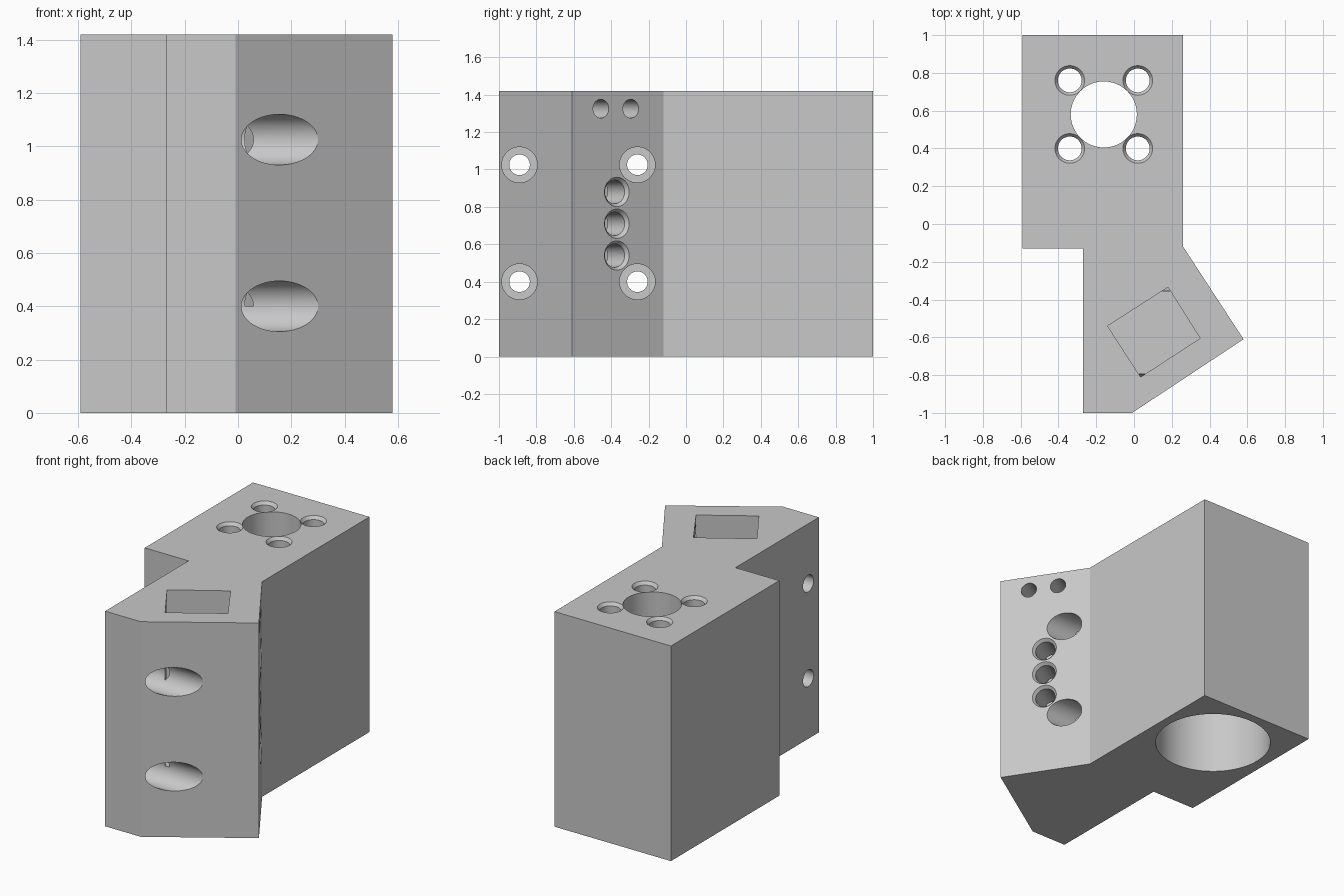
import bpy, bmesh, math
from mathutils import Vector

cube = bpy.data.objects.get("Cube")
if cube:
    bpy.data.objects.remove(cube, do_unlink=True)

HEIGHT = 1.42
SIDES = 64

grey = bpy.data.materials.new("light_grey")
grey.use_nodes = True
colour = (0.58, 0.58, 0.58, 1)
grey.diffuse_color = colour
grey.node_tree.nodes["Principled BSDF"].inputs["Base Color"].default_value = colour


def to_object(bm, name):
    bmesh.ops.recalc_face_normals(bm, faces=bm.faces)
    mesh = bpy.data.meshes.new(name)
    bm.to_mesh(mesh)
    bm.free()
    mesh.materials.append(grey)
    obj = bpy.data.objects.new(name, mesh)
    bpy.context.collection.objects.link(obj)
    return obj


def prism(name, outline, z0, z1):
    """Extrude a plan outline from z0 to z1."""
    bm = bmesh.new()
    face = bm.faces.new([bm.verts.new((x, y, z0)) for x, y in outline])
    top = bmesh.ops.extrude_face_region(bm, geom=[face])["geom"]
    verts = [v for v in top if isinstance(v, bmesh.types.BMVert)]
    bmesh.ops.translate(bm, verts=verts, vec=(0, 0, z1 - z0))
    return to_object(bm, name)


def drill(name, origin, direction, profile):
    """Turned cutter; profile lists (depth, radius) along the direction."""
    bm = bmesh.new()
    turn = Vector(direction).to_track_quat('Z', 'Y')
    rings = []
    for depth, r in profile:
        ring = []
        for i in range(SIDES):
            a = math.tau * i / SIDES
            p = Vector((r * math.cos(a), r * math.sin(a), depth))
            ring.append(bm.verts.new(Vector(origin) + turn @ p))
        rings.append(ring)
    for a, b in zip(rings, rings[1:]):
        for i in range(SIDES):
            j = (i + 1) % SIDES
            bm.faces.new((a[i], a[j], b[j], b[i]))
    bm.faces.new(rings[0])
    bm.faces.new(rings[-1])
    return to_object(bm, name)


def cut(body, cutter):
    mod = body.modifiers.new("cut", 'BOOLEAN')
    mod.operation = 'DIFFERENCE'
    mod.solver = 'EXACT'
    mod.object = cutter
    bpy.context.view_layer.objects.active = body
    bpy.ops.object.modifier_apply(modifier=mod.name)
    bpy.data.objects.remove(cutter, do_unlink=True)


# Main block with offset arm and angled mounting face
block = prism("mounting_block", [
    (-0.59, 1), (0.26, 1), (0.26, -0.12), (0.58, -0.61),
    (-0.01, -1), (-0.27, -1), (-0.27, -0.13), (-0.59, -0.13)], 0, HEIGHT)

# Large bore from below and smaller shaft hole through the top
cx, cy = -0.16, 0.58
cut(block, drill("bore", (cx, cy, 0), (0, 0, 1),
                 [(-0.1, 0.36), (1.15, 0.36), (1.15, 0.175), (1.6, 0.175)]))

# Four chamfered bolt holes around the shaft
for sx in (-1, 1):
    for sy in (-1, 1):
        cut(block, drill("bolt_hole", (cx + 0.18 * sx, cy + 0.18 * sy, HEIGHT), (0, 0, -1),
                         [(-0.02, 0.094), (0.02, 0.063), (0.4, 0.063)]))

# Rectangular pocket in the arm
cut(block, prism("pocket", [(-0.14, -0.54), (0.18, -0.335), (0.35, -0.605), (0.035, -0.81)],
                 0.4, HEIGHT + 0.1))

# Counterbored cross holes through the arm
for y in (-0.89, -0.26):
    for z in (0.40, 1.025):
        cut(block, drill("cross_hole", (0.7, y, z), (-1, 0, 0),
                         [(0, 0.095), (0.85, 0.095), (0.85, 0.055), (1.1, 0.055)]))

# Holes square to the angled face
slope = 0.32 / 0.49
inward = Vector((-0.49, -0.32, 0)).normalized()


def face_point(y, z):
    return (0.26 + (-0.12 - y) * slope, y, z)


for z in (0.54, 0.71, 0.88):
    cut(block, drill("screw_hole", face_point(-0.37, z), inward,
                     [(-0.02, 0.094), (0.02, 0.063), (0.28, 0.063)]))
for y in (-0.455, -0.295):
    cut(block, drill("pin_hole", face_point(y, 1.325), inward,
                     [(-0.1, 0.05), (0.28, 0.05)]))

# Smooth bores, sharp edges
bpy.ops.object.select_all(action='DESELECT')
block.select_set(True)
bpy.context.view_layer.objects.active = block
bpy.ops.object.shade_smooth_by_angle(angle=math.radians(30))
